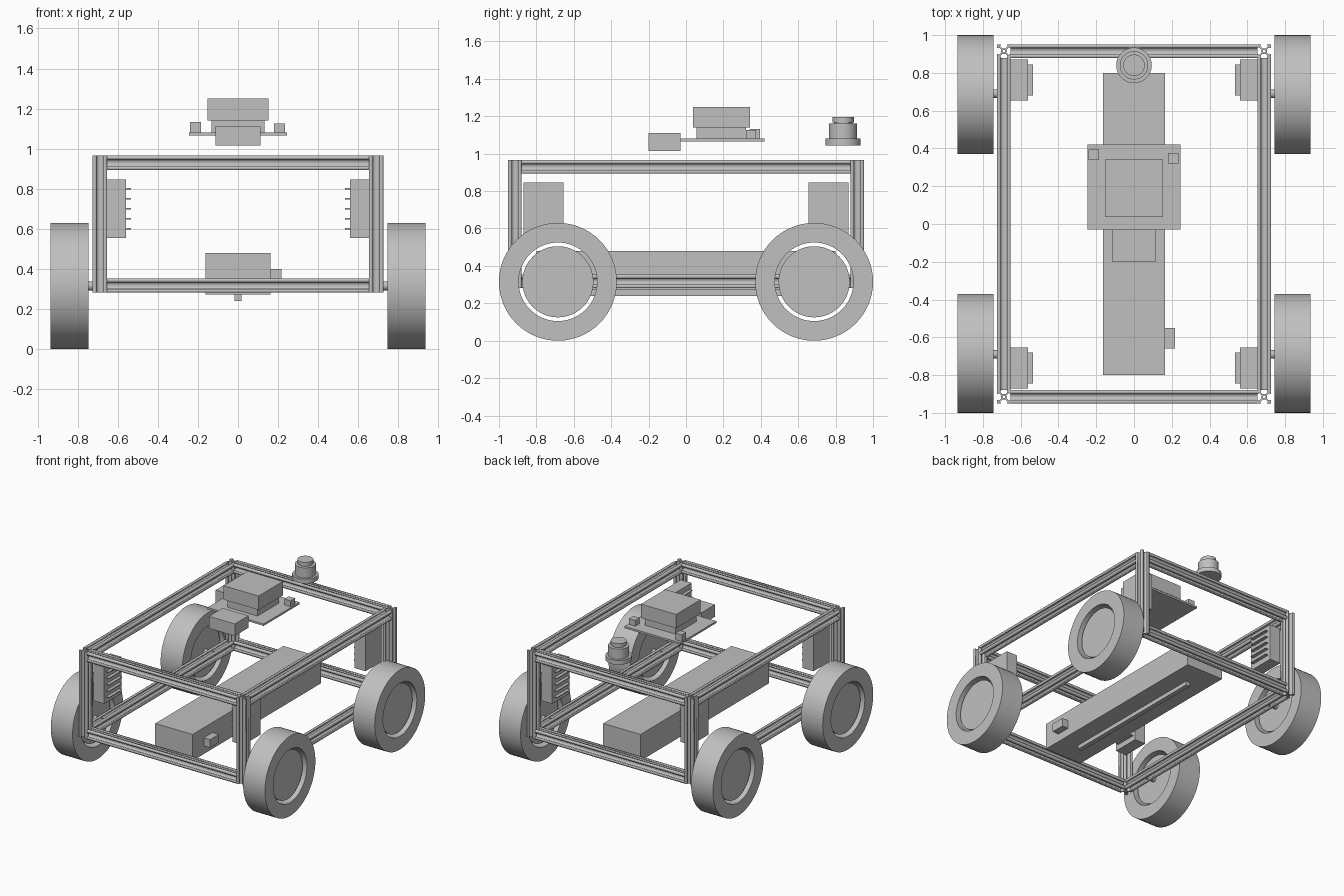
import bpy
import bmesh
from math import pi, radians
from mathutils import Matrix, Vector

cube = bpy.data.objects.get("Cube")
if cube:
    bpy.data.objects.remove(cube)

grey = bpy.data.materials.new("plain grey")
grey.use_nodes = True
grey.diffuse_color = (0.53, 0.53, 0.53, 1)
grey.node_tree.nodes["Principled BSDF"].inputs["Base Color"].default_value = grey.diffuse_color


def finish(bm, name):
    mesh = bpy.data.meshes.new(name)
    bm.to_mesh(mesh)
    bm.free()
    obj = bpy.data.objects.new(name, mesh)
    bpy.context.collection.objects.link(obj)
    mesh.materials.append(grey)
    return obj


def box(name, xs, ys, zs):
    """Box from its extents along each axis."""
    spans = [sorted(s) for s in (xs, ys, zs)]
    size = [b - a for a, b in spans]
    centre = [(a + b) / 2 for a, b in spans]
    bm = bmesh.new()
    bmesh.ops.create_cube(bm, size=1)
    bmesh.ops.scale(bm, vec=size, verts=bm.verts)
    bmesh.ops.translate(bm, vec=centre, verts=bm.verts)
    return finish(bm, name)


def lathe(name, profile, centre, axis="Z", closed=False):
    """Spin a (radius, height) profile around an axis."""
    bm = bmesh.new()
    verts = [bm.verts.new((r, 0, h)) for r, h in profile]
    pairs = list(zip(verts, verts[1:]))
    if closed:
        pairs.append((verts[-1], verts[0]))
    edges = [bm.edges.new(p) for p in pairs]
    bmesh.ops.spin(bm, geom=verts + edges, cent=(0, 0, 0), axis=(0, 0, 1),
                   angle=2 * pi, steps=64, use_duplicate=False)
    bmesh.ops.remove_doubles(bm, verts=bm.verts, dist=1e-5)
    bmesh.ops.recalc_face_normals(bm, faces=bm.faces)
    if axis == "X":
        bm.transform(Matrix.Rotation(pi / 2, 4, "Y"))
    bm.transform(Matrix.Translation(centre))
    obj = finish(bm, name)
    bpy.ops.object.select_all(action="DESELECT")
    obj.select_set(True)
    bpy.context.view_layer.objects.active = obj
    bpy.ops.object.shade_smooth_by_angle(angle=radians(30))
    return obj


def disc(name, radius, low, high, centre, axis="Z"):
    return lathe(name, [(0, low), (radius, low), (radius, high), (0, high)], centre, axis)


# Slotted rail cross-section: one quarter, repeated four times
HALF = 0.036
QUARTER = [(.42, .25), (.8, .62), (.8, .45), (1, .45), (1, 1),
           (.45, 1), (.45, .8), (.62, .8), (.25, .42)]
OUTLINE = [Matrix.Rotation(k * pi / 2, 2) @ Vector(p) * HALF
           for k in range(4) for p in QUARTER]
BORE = [Matrix.Rotation(k * pi / 8, 2) @ Vector((0.2 * HALF, 0)) for k in range(16)]


def rail(name, centre, length, axis):
    curve = bpy.data.curves.new(name, "CURVE")
    curve.dimensions = "2D"
    curve.fill_mode = "BOTH"
    curve.extrude = length / 2
    for loop in (OUTLINE, BORE):
        spline = curve.splines.new("POLY")
        spline.points.add(len(loop) - 1)
        for point, p in zip(spline.points, loop):
            point.co = (p.x, p.y, 0, 1)
        spline.use_cyclic_u = True
    curve.materials.append(grey)
    obj = bpy.data.objects.new(name, curve)
    bpy.context.collection.objects.link(obj)
    obj.location = centre
    if axis == "X":
        obj.rotation_euler = (0, pi / 2, 0)
    elif axis == "Y":
        obj.rotation_euler = (pi / 2, 0, 0)
    bpy.ops.object.select_all(action="DESELECT")
    obj.select_set(True)
    bpy.context.view_layer.objects.active = obj
    bpy.ops.object.convert(target="MESH")


# Frame of slotted rails
PX, PY, LOW, HIGH = 0.689, 0.915, 0.317, 0.929
for sx, side in ((1, "left"), (-1, "right")):
    for z, level in ((LOW, "lower"), (HIGH, "upper")):
        rail(f"{level}_{side}_rail", (sx * PX, 0, z), 2 * (PY - HALF), "Y")
for sy, end in ((-1, "front"), (1, "back")):
    for z, level in ((LOW, "lower"), (HIGH, "upper")):
        rail(f"{level}_{end}_rail", (0, sy * PY, z), 2 * (PX - HALF), "X")

# Corner posts, wheels and finned motor drivers
for sx, side in ((1, "left"), (-1, "right")):
    for sy, end in ((-1, "front"), (1, "back")):
        tag = f"{end}_{side}"
        rail(f"{tag}_post", (sx * PX, sy * PY, (LOW + HIGH) / 2), HIGH - LOW + 2 * HALF, "Z")

        hub = (sx * 0.84, sy * 0.685, 0.315)
        lathe(f"{tag}_tyre", [(0.21, -0.095), (0.315, -0.095), (0.315, 0.095), (0.21, 0.095)],
              hub, "X", closed=True)
        disc(f"{tag}_hub", 0.19, -0.07, 0.07, hub, "X")
        disc(f"{tag}_axle", 0.022, -0.07, 0.07, (sx * 0.77, sy * 0.69, 0.315), "X")

        box(f"{tag}_driver", (sx * 0.56, sx * 0.655), (sy * 0.655, sy * 0.87), (0.555, 0.845))
        for i in range(5):
            z = 0.6 + i * 0.05
            box(f"{tag}_fin_{i + 1}", (sx * 0.535, sx * 0.56), (sy * 0.68, sy * 0.845),
                (z - 0.003, z + 0.003))

# Battery pack
box("battery", (-0.163, 0.163), (-0.8, 0.8), (0.272, 0.48))
box("battery_connector", (0.163, 0.217), (-0.66, -0.55), (0.335, 0.4))
box("battery_runner", (-0.018, 0.018), (-0.61, 0.61), (0.24, 0.272))

# Computer board floating above the frame
box("board", (-0.245, 0.245), (-0.03, 0.42), (1.065, 1.08))
box("computer_base", (-0.132, 0.132), (0.055, 0.32), (1.08, 1.14))
box("computer_case", (-0.153, 0.153), (0.038, 0.342), (1.14, 1.25))
box("right_chip", (-0.24, -0.185), (0.34, 0.395), (1.08, 1.132))
box("left_chip", (0.18, 0.235), (0.32, 0.375), (1.08, 1.126))
box("camera", (-0.113, 0.113), (-0.2, -0.03), (1.015, 1.11))

# Scanner turret
lathe("scanner", [(0, 1.045), (0.094, 1.045), (0.094, 1.08), (0.075, 1.08), (0.075, 1.16),
                  (0.05, 1.16), (0.05, 1.167), (0.057, 1.167), (0.057, 1.195), (0, 1.195)],
      (0, 0.84, 0))
